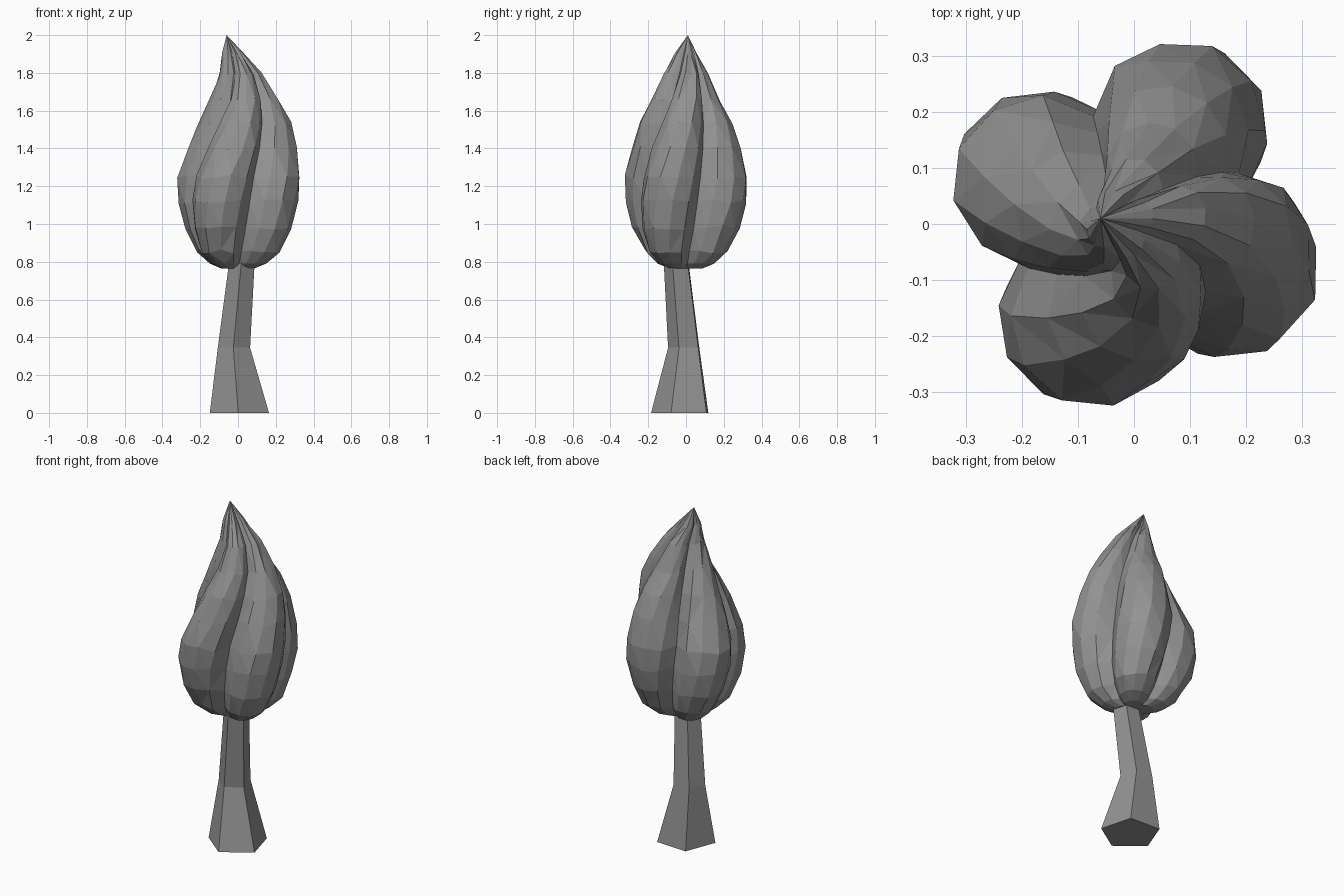
import bpy
import bmesh
import random
from math import cos, sin, radians

random.seed(4)

default = bpy.data.objects.get("Cube")
if default:
    bpy.data.objects.remove(default)

grey = bpy.data.materials.new("stone grey")
grey.use_nodes = True
colour = (0.29, 0.29, 0.29, 1)
grey.diffuse_color = colour
grey.node_tree.nodes["Principled BSDF"].inputs["Base Color"].default_value = colour


def loft(name, rings, tip=None, triangles=False):
    """Skin a stack of equal rings; close the top with a tip or a flat cap."""
    bm = bmesh.new()
    stack = [[bm.verts.new(p) for p in ring] for ring in rings]
    n = len(stack[0])
    for low, high in zip(stack, stack[1:]):
        for i in range(n):
            j = (i + 1) % n
            bm.faces.new((low[i], low[j], high[j], high[i]))
    bm.faces.new(stack[0][::-1])
    if tip:
        top = bm.verts.new(tip)
        for i in range(n):
            bm.faces.new((stack[-1][i], stack[-1][(i + 1) % n], top))
    else:
        bm.faces.new(stack[-1])
    if triangles:
        bmesh.ops.triangulate(bm, faces=bm.faces[:], quad_method='SHORT_EDGE')
    bmesh.ops.recalc_face_normals(bm, faces=bm.faces[:])
    mesh = bpy.data.meshes.new(name)
    bm.to_mesh(mesh)
    bm.free()
    mesh.materials.append(grey)
    obj = bpy.data.objects.new(name, mesh)
    bpy.context.collection.objects.link(obj)
    return obj


# Bent five-sided trunk, flared at the foot: (x, y, z, radius)
TRUNK = [(0.01, -0.02, 0, 0.165), (-0.02, -0.005, 0.345, 0.09),
         (0.02, -0.045, 0.78, 0.072), (0.025, -0.05, 0.88, 0.07)]
loft("trunk", [[(x + r * cos(radians(51 + 72 * i)),
                 y + r * sin(radians(51 + 72 * i)), z) for i in range(5)]
               for x, y, z, r in TRUNK])

# Crown: four round lobes twisting upward to one tip
LOBE_DISTANCE, LOBE_RADIUS = 0.19, 0.155


def crown_ring(z, scale, twist, shift):
    ring = []
    for lobe in range(4):
        turn = radians(twist - 45 + 90 * lobe)
        for step in range(6):
            a = radians(-105 + 35 * step)
            u = LOBE_DISTANCE + LOBE_RADIUS * cos(a)
            v = LOBE_RADIUS * sin(a)
            wobble = 1 + random.uniform(-0.015, 0.015)
            s = scale * wobble
            lift = random.uniform(-0.012, 0.012) if z > 0.8 else 0
            ring.append((shift + s * (u * cos(turn) - v * sin(turn)),
                         s * (u * sin(turn) + v * cos(turn)), z + lift))
    return ring


# Height, scale, twist in degrees, sideways shift
CROWN = [(0.765, 0.30, 2, 0), (0.79, 0.50, 4, 0), (0.855, 0.72, 7, 0),
         (0.98, 0.90, 12, 0), (1.12, 0.985, 17, 0), (1.25, 0.99, 22, 0.005),
         (1.40, 0.87, 29, 0.025), (1.53, 0.72, 37, 0.035),
         (1.66, 0.53, 48, 0.035), (1.79, 0.34, 59, 0.015), (1.90, 0.18, 70, -0.025)]
loft("crown", [crown_ring(*row) for row in CROWN], tip=(-0.06, 0.01, 2), triangles=True)
